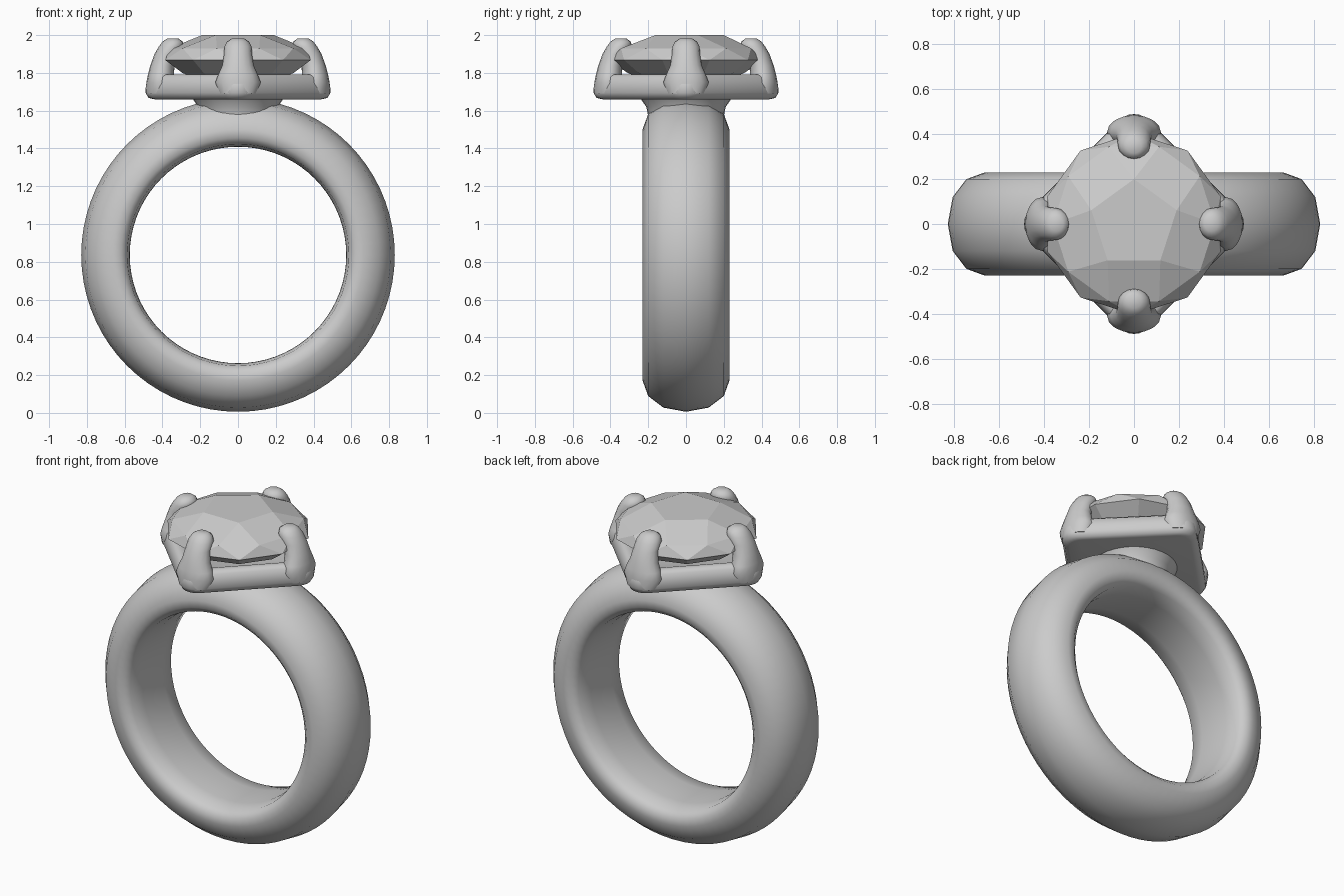
import bpy, bmesh
from math import sin, cos, pi, radians

if "Cube" in bpy.data.objects:
    bpy.data.objects.remove(bpy.data.objects["Cube"])


def finish(name, bm, smooth=None):
    bmesh.ops.recalc_face_normals(bm, faces=bm.faces)
    me = bpy.data.meshes.new(name)
    bm.to_mesh(me)
    bm.free()
    ob = bpy.data.objects.new(name, me)
    bpy.context.collection.objects.link(ob)
    if smooth:
        bpy.ops.object.select_all(action='DESELECT')
        ob.select_set(True)
        bpy.context.view_layer.objects.active = ob
        bpy.ops.object.shade_smooth_by_angle(angle=radians(smooth))
    return ob


def skin(bm, loops, closed=False, caps=True):
    """Join successive vertex loops with quads."""
    rings = [[bm.verts.new(p) for p in loop] for loop in loops]
    n = len(rings[0])
    for i in range(len(rings) if closed else len(rings) - 1):
        a, b = rings[i], rings[(i + 1) % len(rings)]
        for k in range(n):
            m = (k + 1) % n
            bm.faces.new((a[k], a[m], b[m], b[k]))
    if caps and not closed:
        bm.faces.new(rings[0])
        bm.faces.new(rings[-1])


def circle(r, z, n=32, start=0.0):
    return [(r * cos(start + 2 * pi * k / n), r * sin(start + 2 * pi * k / n), z)
            for k in range(n)]


# Band: domed profile (y, radius) revolved around the y axis
half = [(0.0, 0.83), (0.12, 0.808), (0.2, 0.747), (0.23, 0.665),
        (0.226, 0.62), (0.195, 0.587), (0.1, 0.574)]
profile = half + [(0.0, 0.573)] + [(-y, r) for y, r in reversed(half[1:])]
bm = bmesh.new()
skin(bm, [[(r * sin(2 * pi * i / 72), y, 0.836 + r * cos(2 * pi * i / 72))
           for y, r in profile] for i in range(72)], closed=True)
finish("band", bm, 50)

# Neck flaring from the band up into the setting
bm = bmesh.new()
skin(bm, [circle(r, z) for r, z in
          [(0.19, 1.48), (0.2, 1.57), (0.21, 1.62), (0.235, 1.655), (0.25, 1.68)]])
finish("neck", bm, 50)


# Setting base: rounded diamond with its corners on the axes
def diamond(s, z, round_r=0.09, reach=0.49):
    c = reach - round_r
    pts = []
    for q in range(4):
        for j in range(7):
            a = q * pi / 2 + radians(-45 + 15 * j)
            pts.append((s * (c * cos(q * pi / 2) + round_r * cos(a)),
                        s * (c * sin(q * pi / 2) + round_r * sin(a)), z))
    return pts


bm = bmesh.new()
skin(bm, [diamond(s, z) for s, z in
          [(0.9, 1.66), (0.965, 1.667), (1.0, 1.695), (0.995, 1.735),
           (0.965, 1.775), (0.91, 1.792), (0.82, 1.79), (0.7, 1.77)]])
finish("setting_base", bm, 60)

# Four claws hooked over the stone: centre radius, z, radial half, side half
sections = [(0.405, 1.69, 0.08, 0.10), (0.41, 1.75, 0.075, 0.12),
            (0.408, 1.79, 0.069, 0.105), (0.4, 1.84, 0.064, 0.083),
            (0.38, 1.9, 0.062, 0.074), (0.353, 1.94, 0.066, 0.072),
            (0.346, 1.965, 0.054, 0.058), (0.345, 1.982, 0.03, 0.033)]
for q, side in enumerate(("right", "back", "left", "front")):
    c, s = cos(q * pi / 2), sin(q * pi / 2)
    loops = []
    for r, z, hr, ht in sections:
        loop = []
        for k in range(16):
            u, v = r + hr * cos(2 * pi * k / 16), ht * sin(2 * pi * k / 16)
            loop.append((u * c - v * s, u * s + v * c, z))
        loops.append(loop)
    bm = bmesh.new()
    skin(bm, loops)
    finish("claw_" + side, bm, 60)

# Faceted stone: hull of the table, crown, girdle and pavilion rings
bm = bmesh.new()
step = pi / 10
points = (circle(0.2, 2.0, 5, step) + circle(0.362, 1.93, 10, 0)
          + circle(0.405, 1.868, 10, step) + circle(0.31, 1.80, 10, step)
          + [(0, 0, 1.68)])
for p in points:
    bm.verts.new(p)
bmesh.ops.convex_hull(bm, input=bm.verts)
finish("stone", bm)
